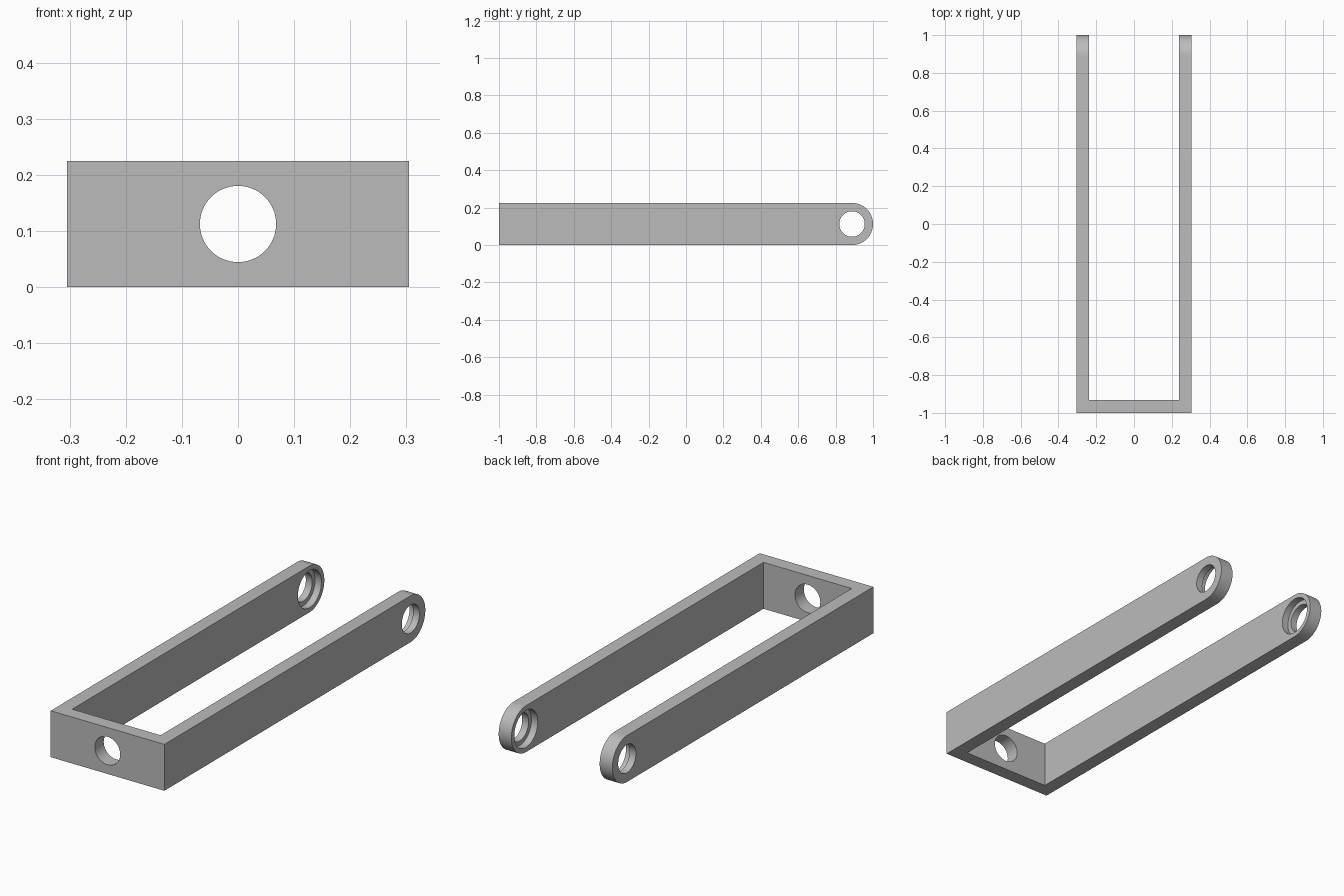
import bpy, bmesh
from math import pi, sin, cos
from mathutils import Matrix

cube = bpy.data.objects.get("Cube")
if cube:
    bpy.data.objects.remove(cube, do_unlink=True)

WIDTH, HEIGHT, WALL = 0.61, 0.225, 0.068
MID = HEIGHT / 2
PIVOT_Y = 1 - MID
HOLE, RECESS = 0.068, 0.09

grey = bpy.data.materials.new("plain grey")
grey.use_nodes = True
colour = (0.5, 0.5, 0.5, 1)
grey.diffuse_color = colour
grey.node_tree.nodes["Principled BSDF"].inputs["Base Color"].default_value = colour


def add_object(name, bm):
    bmesh.ops.recalc_face_normals(bm, faces=bm.faces)
    mesh = bpy.data.meshes.new(name)
    bm.to_mesh(mesh)
    bm.free()
    mesh.materials.append(grey)
    obj = bpy.data.objects.new(name, mesh)
    bpy.context.collection.objects.link(obj)
    return obj


def cylinder(name, centre, radius, depth, axis):
    bm = bmesh.new()
    turn = Matrix.Rotation(pi / 2, 4, "Y" if axis == "X" else "X")
    bmesh.ops.create_cone(bm, cap_ends=True, segments=64, radius1=radius,
                          radius2=radius, depth=depth,
                          matrix=Matrix.Translation(centre) @ turn)
    return add_object(name, bm)


def box(name, centre, size):
    bm = bmesh.new()
    bmesh.ops.create_cube(bm, size=1, matrix=Matrix.Translation(centre)
                          @ Matrix.Diagonal((*size, 1)))
    return add_object(name, bm)


# Solid bar with a rounded back end, from its side profile
steps = 32
profile = [(-1, HEIGHT), (-1, 0)]
for i in range(steps + 1):
    a = -pi / 2 + pi * i / steps
    profile.append((PIVOT_Y + MID * cos(a), MID + MID * sin(a)))
bm = bmesh.new()
face = bm.faces.new([bm.verts.new((-WIDTH / 2, y, z)) for y, z in profile])
side = bmesh.ops.extrude_face_region(bm, geom=[face])["geom"]
bmesh.ops.translate(bm, vec=(WIDTH, 0, 0),
                    verts=[v for v in side if isinstance(v, bmesh.types.BMVert)])
fork = add_object("fork_bracket", bm)

# Cutters: gap between the arms, front hole, pivot holes, inner recesses
inner = WIDTH / 2 - WALL
cutters = [
    box("gap_cutter", (0, WALL, MID), (2 * inner, 2, 1)),
    cylinder("front_hole_cutter", (0, -1, MID), HOLE, 4 * WALL, "Y"),
    cylinder("pivot_hole_cutter", (0, PIVOT_Y, MID), HOLE, 2 * WIDTH, "X"),
    cylinder("recess_cutter", (0, PIVOT_Y, MID), RECESS, 2 * inner + WALL, "X"),
]
bpy.context.view_layer.objects.active = fork
for cutter in cutters:
    cutter.hide_render = True
    mod = fork.modifiers.new(cutter.name, "BOOLEAN")
    mod.operation, mod.solver, mod.object = "DIFFERENCE", "EXACT", cutter
    bpy.ops.object.modifier_apply(modifier=mod.name)
    bpy.data.objects.remove(cutter, do_unlink=True)

# Smooth round surfaces, sharp corners
bpy.ops.object.select_all(action="DESELECT")
fork.select_set(True)
bpy.ops.object.shade_smooth_by_angle(angle=pi / 6)
